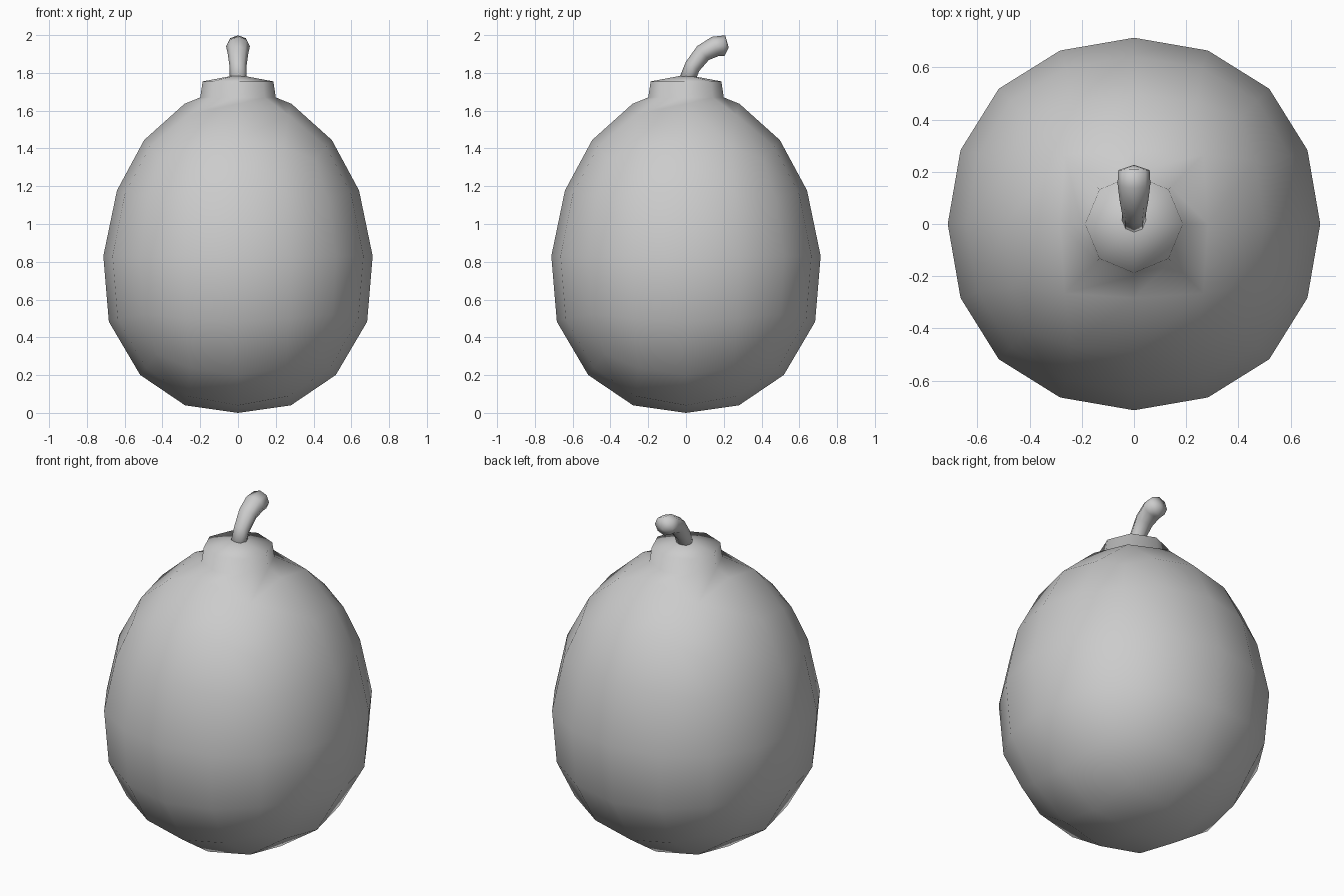
import bpy, bmesh, math
from mathutils import Vector

if "Cube" in bpy.data.objects:
    bpy.data.objects.remove(bpy.data.objects["Cube"])


def interp(table, u):
    """Piecewise-linear lookup; returns (height, width factor)."""
    for a, b in zip(table, table[1:]):
        if u <= b[0]:
            t = max(0.0, (u - a[0]) / (b[0] - a[0]))
            return a[1] + t * (b[1] - a[1]), a[2] + t * (b[2] - a[2])
    return table[-1][1], table[-1][2]


# body: rounded cube reshaped into an egg
bpy.ops.mesh.primitive_cube_add(size=2)
body = bpy.context.object
body.name = "fruit_body"
mod = body.modifiers.new("round", 'SUBSURF')
mod.levels = 2
bpy.ops.object.modifier_apply(modifier=mod.name)

# normalised height, real height, width factor
PROFILE = [(-1, 0.0, 1.0), (-0.923, 0.045, 0.99), (-0.727, 0.2, 1.0),
           (-0.4, 0.48, 1.03), (0, 0.83, 1.0), (0.4, 1.18, 0.965),
           (0.727, 1.445, 0.96), (0.923, 1.63, 1.0), (1, 1.69, 1.0)]
bm = bmesh.new()
bm.from_mesh(body.data)
peak = max(v.co.z for v in bm.verts)
for v in bm.verts:
    n = v.co / peak
    z, w = interp(PROFILE, n.z)
    v.co = (n.x * 0.713 * w, n.y * 0.713 * w, z)

# cap: the middle four top faces inset to an octagon, then raised
cap = [f for f in bm.faces if f.calc_center_median().z > 1.4
       and max(abs(c) for c in f.calc_center_median().xy) < 0.22]
for radius, rim, mid in ((0.20, 1.67, 1.70), (0.187, 1.755, 1.79)):
    bmesh.ops.inset_region(bm, faces=cap, thickness=0.01)
    for v in {v for f in cap for v in f.verts}:
        flat = Vector((v.co.x, v.co.y, 0))
        if flat.length < 0.02:
            v.co = (0, 0, mid)
        else:
            v.co = flat.normalized() * radius + Vector((0, 0, rim))
bm.to_mesh(body.data)
bm.free()
body.data.shade_smooth()

# stem: bent eight-sided tube; y, z, tilt in degrees, half width, half thickness
RINGS = [(0.0, 1.75, 60, 0.045, 0.042), (0.035, 1.835, 56, 0.045, 0.043),
         (0.09, 1.905, 40, 0.055, 0.048), (0.155, 1.94, 20, 0.063, 0.054),
         (0.206, 1.944, -2, 0.06, 0.055)]
SIDES = 8
bm = bmesh.new()
loops = []
for y, z, tilt, rx, rt in RINGS:
    t = math.radians(tilt)
    up = Vector((0, -math.sin(t), math.cos(t)))
    loops.append([bm.verts.new(Vector((rx * math.cos(a), y, z)) + up * rt * math.sin(a))
                  for a in (2 * math.pi * i / SIDES for i in range(SIDES))])
for lo, hi in zip(loops, loops[1:]):
    for i in range(SIDES):
        j = (i + 1) % SIDES
        bm.faces.new((lo[i], lo[j], hi[j], hi[i]))
tip = bm.verts.new((0, 0.226, 1.935))
for i in range(SIDES):
    bm.faces.new((loops[-1][i], loops[-1][(i + 1) % SIDES], tip))
bm.faces.new(loops[0])
bmesh.ops.recalc_face_normals(bm, faces=bm.faces)
mesh = bpy.data.meshes.new("stem")
bm.to_mesh(mesh)
bm.free()
mesh.shade_smooth()
bpy.context.collection.objects.link(bpy.data.objects.new("stem", mesh))
